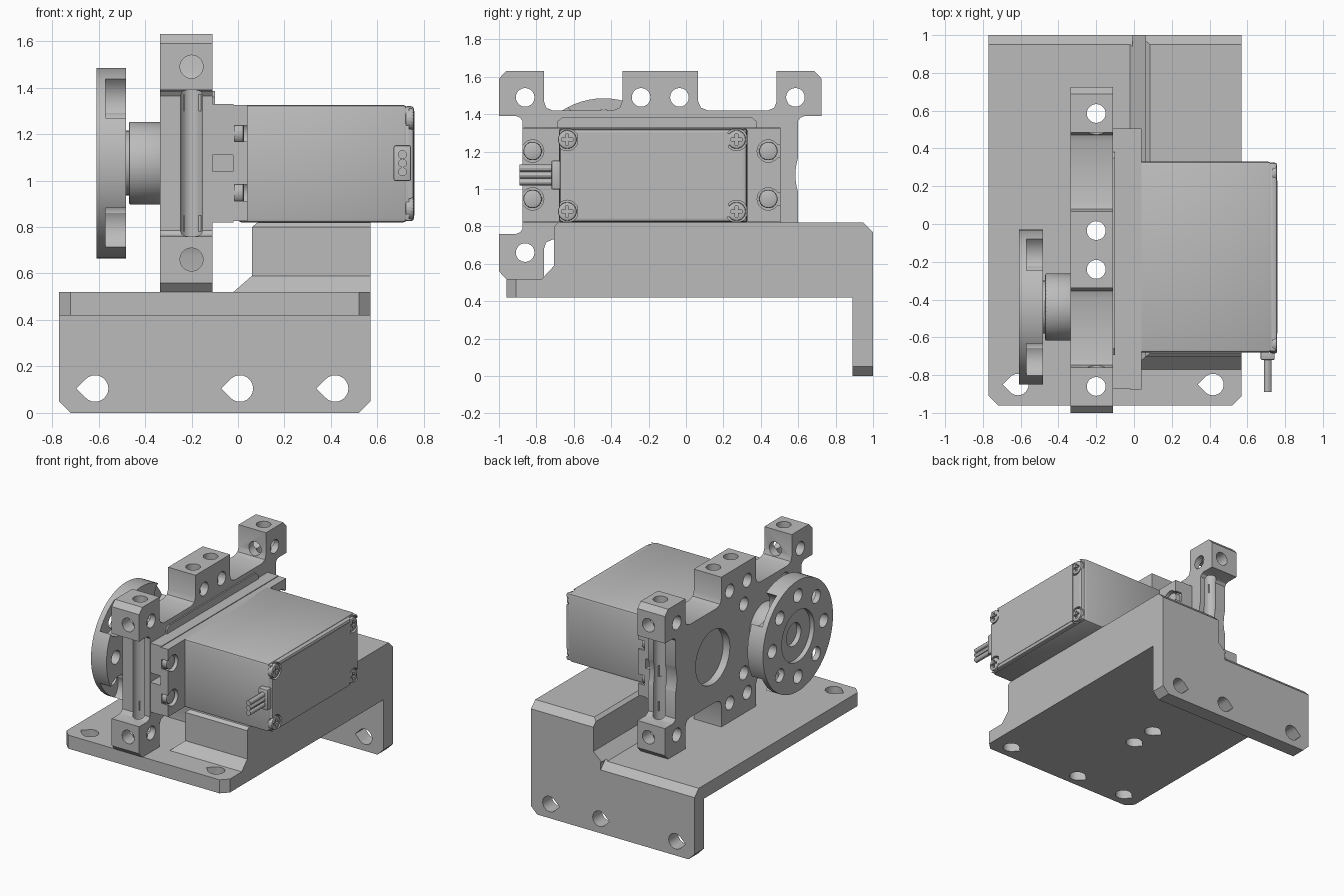
import bpy, bmesh
from math import sin, cos, pi, radians
from mathutils import Vector

cube = bpy.data.objects.get("Cube")
if cube:
    bpy.data.objects.remove(cube, do_unlink=True)

grey = bpy.data.materials.new("plain grey")
grey.use_nodes = True
grey.diffuse_color = (0.5, 0.5, 0.5, 1)
grey.node_tree.nodes["Principled BSDF"].inputs["Base Color"].default_value = grey.diffuse_color
parts = []


def place(axis, u, v, w):
    """Profile coordinates u, v and depth w along the axis, as a point."""
    return {"x": (w, u, v), "y": (u, w, v), "z": (u, v, w)}[axis]


def prism(name, profile, axis, low, high, bevel=0.0):
    bm = bmesh.new()
    face = bm.faces.new([bm.verts.new(place(axis, u, v, low)) for u, v in profile])
    side = bmesh.ops.extrude_face_region(bm, geom=[face])
    verts = [g for g in side["geom"] if isinstance(g, bmesh.types.BMVert)]
    bmesh.ops.translate(bm, verts=verts, vec=Vector(place(axis, 0, 0, high - low)))
    bmesh.ops.recalc_face_normals(bm, faces=bm.faces)
    if bevel:
        bmesh.ops.bevel(bm, geom=bm.edges[:], offset=bevel, segments=2,
                        profile=0.5, affect="EDGES")
    mesh = bpy.data.meshes.new(name)
    bm.to_mesh(mesh)
    bm.free()
    mesh.materials.append(grey)
    obj = bpy.data.objects.new(name, mesh)
    bpy.context.scene.collection.objects.link(obj)
    parts.append(obj)
    return obj


def circle(u, v, r, sides=20):
    return [(u + r * cos(2 * pi * i / sides), v + r * sin(2 * pi * i / sides))
            for i in range(sides)]


def rect(u1, u2, v1, v2):
    return [(u1, v1), (u2, v1), (u2, v2), (u1, v2)]


def rod(name, axis, u, v, r, low, high, sides=20, bevel=0.0):
    return prism(name, circle(u, v, r, sides), axis, low, high, bevel)


def teardrop(u, v, r=0.057):
    arc = [radians(-135 + 15 * i) for i in range(19)]
    return [(u + r * cos(a), v + r * sin(a)) for a in arc] + [(u - r * 1.41, v)]


def cut(obj, cutters, operation="DIFFERENCE"):
    """Apply boolean cutters and discard them."""
    for c in cutters:
        c.hide_render = True
        mod = obj.modifiers.new("cut", "BOOLEAN")
        mod.operation, mod.solver, mod.object = operation, "EXACT", c
    graph = bpy.context.evaluated_depsgraph_get()
    mesh = bpy.data.meshes.new_from_object(obj.evaluated_get(graph))
    obj.modifiers.clear()
    obj.data = mesh
    for c in cutters:
        parts.remove(c)
        bpy.data.objects.remove(c, do_unlink=True)


MID = 1.075            # height of the motor axis
SHAFT = -0.44          # y of the output shaft
CENTRE = -0.1375       # y of the frame centre
HOLE_X = -0.2
HOLES_Y = (-0.86, -0.24, -0.035, 0.585)
HOLE_R = 0.05

# Mounting bracket: side profile crossed with front profile
bracket = prism("mounting_bracket",
                [(-0.96, .42), (.89, .42), (.89, 0), (1, 0), (1, .77), (.95, .82),
                 (-.685, .82), (-.705, .8), (-.705, .59), (-.77, .52), (-.96, .52)],
                "x", -0.77, 0.57)
outline = prism("outline",
                [(-.72, 0), (.52, 0), (.57, .05), (.57, .9), (.1, .9), (.085, .82),
                 (.06, .8), (.06, .59), (-.02, .52), (-.77, .52), (-.77, .05)],
                "y", -1.2, 1.2)
cut(bracket, [outline], "INTERSECT")
cutters = [prism("edge", [(.94, .53), (1.01, .53), (1.01, .46)], "x", -0.9, 0.0)]
for corner, s in ((-0.77, 1), (0.57, -1)):
    cutters.append(prism("corner", [(corner - s * .01, -.97), (corner + s * .06, -.97),
                                    (corner - s * .01, -.9)], "z", 0.3, 0.6))
for x in (-0.615, 0.008, 0.418):
    cutters.append(prism("hole", teardrop(x, 0.105), "y", 0.8, 1.1))
for x, y in [(-0.615, -.85), (0.418, -.85)] + [(HOLE_X, y) for y in HOLES_Y]:
    cutters.append(prism("hole", teardrop(x, y), "z", 0.3, 0.55))
cut(bracket, cutters)

# Frame: one quarter of the outline, mirrored both ways
quarter = [(.7375, .29), (.75, .307), (.77, .315), (.8625, .315), (.8625, .515),
           (.825, .555), (.6225, .555), (.6225, .395), (.61, .36), (.575, .345),
           (.255, .345), (.217, .36), (.2025, .395), (.2025, .555)]
top = quarter + [(-y, z) for y, z in reversed(quarter)]
full = top + [(-y, -z) for y, z in top]
frame = prism("servo_frame", [(CENTRE + y, MID + z) for y, z in full], "x", -0.335, -0.11)
cutters = [rod("dip", "x", 0.885, MID, 0.3, -0.5, 0, 64),
           rod("bore", "x", 0.165, MID, 0.2, -0.4, -0.28, 40)]
for y in HOLES_Y:
    cutters.append(rod("hole", "z", HOLE_X, y, HOLE_R, 0.4, 1.8))
    for z in (MID - .415, MID + .415):
        cutters.append(rod("hole", "x", y, z, HOLE_R, -0.5, 0))
for s in (-1, 1):
    for low, high in ((-1.1, -.7), (.4, .8)):
        cutters.append(rod("hole", "y", HOLE_X, MID + s * .415, HOLE_R, low, high))
    for low, high in ((-.95, -.82), (.54, .7)):
        z = MID + s * .26
        cutters.append(prism("pocket", rect(-.235, -.16, z - .035, z + .035), "y", low, high))
    for y in (-.2, -.68):
        cutters.append(rod("hole", "x", y, MID + s * .255, HOLE_R, -0.5, -0.2))
cutters.append(prism("pocket", rect(-.24, -.16, MID - .04, MID + .04), "y", .54, .7))
cut(frame, cutters)

# Cradle between the frame and the servo ears
cradle = prism("frame_cradle", rect(-.87, .505, .82, 1.33), "x", -0.115, -0.02)
cutters = [prism("notch", rect(-.11, 0, MID - .035, MID + .035), "y", low, high)
           for low, high in ((-.95, -.7), (.38, .6))]
cut(cradle, cutters)
prism("cradle_rim", [(-.69, 1.3), (.38, 1.3), (.38, 1.36), (.35, 1.385),
                     (-.66, 1.385), (-.69, 1.36)], "x", -0.115, -0.1)

# Servo ears with open screw slots
ears = prism("servo_ears", rect(-.875, .505, .825, 1.325), "x", -0.022, 0.04)
cutters = []
for y, edge in ((-.82, -.95), (.44, .6)):
    for z in (MID - .128, MID + .128):
        cutters.append(rod("hole", "x", y, z, 0.06, -0.015, 0.1))
        cutters.append(prism("slot", rect(min(y, edge), max(y, edge), z - .035, z + .035),
                             "x", -0.015, 0.1))
        rod("ear_screw", "x", y, z, 0.05, -0.05, 0.025, bevel=0.01)
cut(ears, cutters)

# Servo body, end cover and corner screws
prism("servo_body", rect(-.68, .33, .82, 1.325), "x", 0.0, 0.727, bevel=0.015)
cover = prism("servo_cover", rect(-.675, .325, .825, 1.32), "x", 0.715, 0.757, bevel=0.012)
cutters = []
for y in (-.635, .27):
    for z in (MID - .195, MID + .19):
        cutters.append(rod("recess", "x", y, z, 0.06, 0.735, 0.8))
        screw = rod("cover_screw", "x", y, z, 0.05, 0.72, 0.757, bevel=0.008)
        cut(screw, [prism("cross", rect(y - a, y + a, z - b, z + b), "x", 0.74, 0.8)
                    for a, b in ((.03, .008), (.008, .03))])
cut(cover, cutters)
prism("cover_panel", rect(-.58, .23, .85, 1.3), "x", 0.75, 0.76)

# Cable strain relief and three wires
prism("cable_boot", rect(.67, .745, MID - .077, MID + .077), "y", -0.72, -0.66, bevel=0.008)
for i in (-1, 0, 1):
    rod("cable_wire", "y", 0.708, MID + i * .037, 0.019, -0.89, -0.7, 12)

# Output hub and shaft
rod("output_hub", "x", SHAFT, MID, 0.178, -0.47, -0.32, 48, bevel=0.008)
rod("output_shaft", "x", SHAFT, MID, 0.14, -0.53, -0.45, 32)

# Horn disc with ring of holes, centre recess and rim pockets
horn = rod("horn_disc", "x", SHAFT, MID, 0.41, -0.61, -0.483, 64)
cutters = [rod("recess", "x", SHAFT, MID, 0.19, -0.7, -0.575, 40),
           rod("hole", "x", SHAFT, MID, 0.085, -0.7, -0.54)]
for i in range(8):
    a = i * pi / 4
    y, z = SHAFT + .3 * cos(a), MID + .3 * sin(a)
    cutters.append(rod("hole", "x", y, z, HOLE_R, -0.7, -0.4))
    if i % 2:
        y, z = SHAFT + .38 * cos(a), MID + .38 * sin(a)
        cutters.append(rod("pocket", "x", y, z, 0.12, -0.57, -0.4))
cut(horn, cutters)

# Smooth the round walls, keep the edges sharp
bpy.context.view_layer.update()
bpy.ops.object.select_all(action="DESELECT")
for obj in parts:
    obj.select_set(True)
bpy.context.view_layer.objects.active = frame
bpy.ops.object.shade_smooth_by_angle(angle=radians(30))
